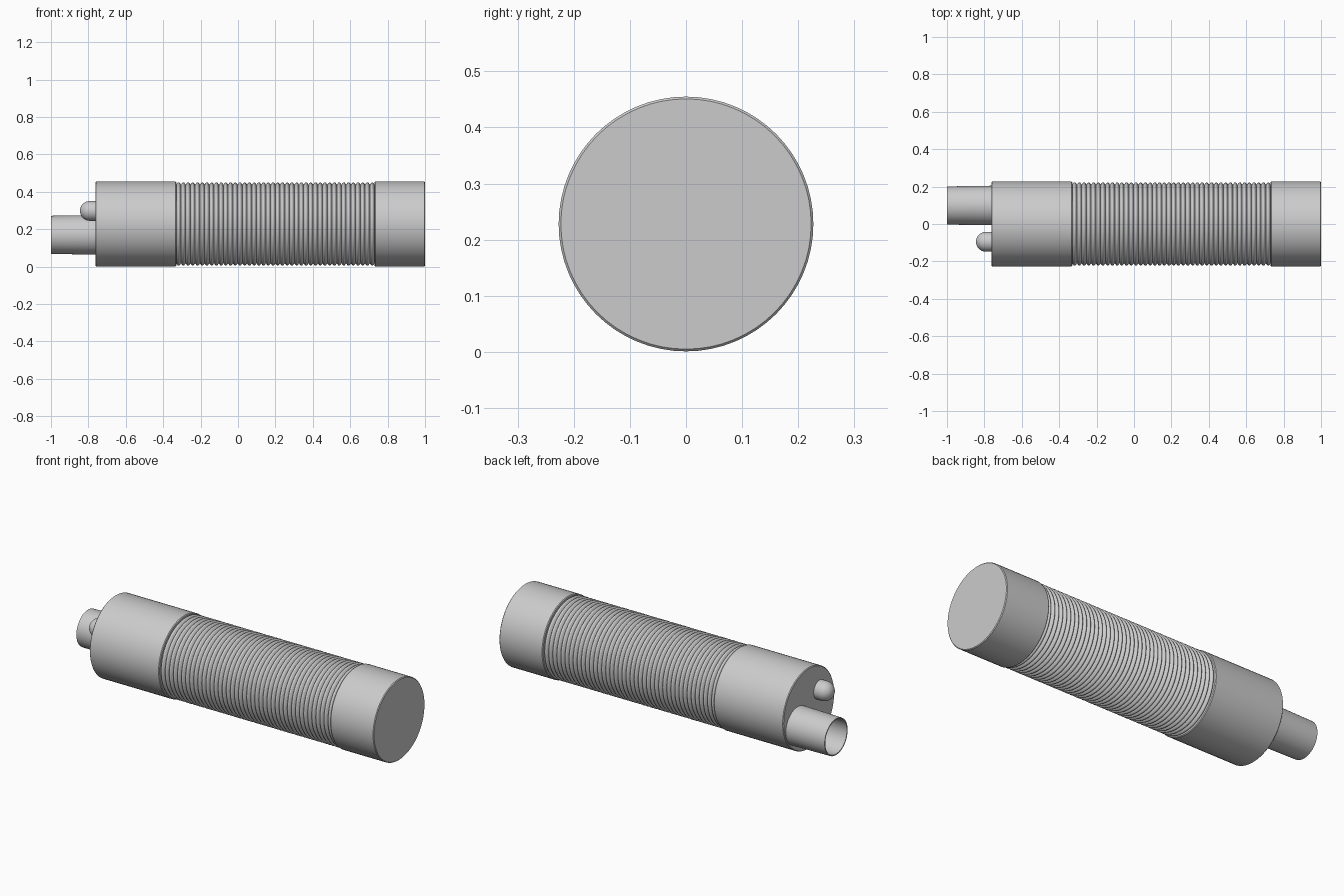
import bpy, bmesh, math
from mathutils import Matrix

cube = bpy.data.objects.get("Cube")
if cube:
    bpy.data.objects.remove(cube, do_unlink=True)

grey = bpy.data.materials.new("plain grey")
grey.use_nodes = True
colour = (0.6, 0.6, 0.6, 1)
grey.diffuse_color = colour
grey.node_tree.nodes["Principled BSDF"].inputs["Base Color"].default_value = colour

AXIS_Z = 0.228


def lathe(name, profile, y=0.0, z=AXIS_Z, sides=64):
    """Turn (x, radius) points around a lengthwise axis; zero radius closes an end."""
    bm = bmesh.new()
    rings = []
    for x, r in profile:
        count = sides if r > 0 else 1
        rings.append([bm.verts.new((x, r * math.cos(math.tau * i / sides),
                                    r * math.sin(math.tau * i / sides)))
                      for i in range(count)])
    for a, b in zip(rings, rings[1:]):
        for i in range(sides):
            j = (i + 1) % sides
            corners = [a[i % len(a)], a[j % len(a)], b[j % len(b)], b[i % len(b)]]
            bm.faces.new(list(dict.fromkeys(corners)))
    bmesh.ops.recalc_face_normals(bm, faces=bm.faces)
    mesh = bpy.data.meshes.new(name)
    bm.to_mesh(mesh)
    bm.free()
    mesh.materials.append(grey)
    obj = bpy.data.objects.new(name, mesh)
    obj.location = (0, y, z)
    bpy.context.collection.objects.link(obj)
    bpy.ops.object.select_all(action="DESELECT")
    obj.select_set(True)
    bpy.context.view_layer.objects.active = obj
    bpy.ops.object.shade_smooth_by_angle(angle=math.radians(40))
    return obj


def capped_barrel(name, x0, x1, r, bevel=0.004):
    return lathe(name, [(x0, 0), (x0, r - bevel), (x0 + bevel, r),
                        (x1 - bevel, r), (x1, r - bevel), (x1, 0)])


# Solid end sections
capped_barrel("rear_barrel", -0.762, -0.33, 0.227)
capped_barrel("front_barrel", 0.73, 1.0, 0.227)

# Ribbed grip: a core with rounded ridges
RIBS, STEPS = 42, 8
start, length = -0.33, 1.06
pitch = length / RIBS
ridges = []
for k in range(RIBS * STEPS + 1):
    wave = abs(math.sin(math.pi * k / STEPS))
    ridges.append((start + pitch * k / STEPS, 0.21 + 0.013 * wave))
lathe("ribbed_grip", ridges)

# Open outlet tube with a thin wall
lathe("outlet_tube", [(-0.74, 0.106), (-1.0, 0.102), (-1.0, 0.096), (-0.765, 0.096),
                      (-0.765, 0)], y=0.099, z=0.17, sides=48)

# Round-nosed button
nose = [(-0.792 - 0.053 * math.cos(a), 0.053 * math.sin(a))
        for a in (math.pi / 2 * i / 10 for i in range(11))]
lathe("round_button", nose + [(-0.75, 0.053)], y=-0.095, z=0.298, sides=32)
